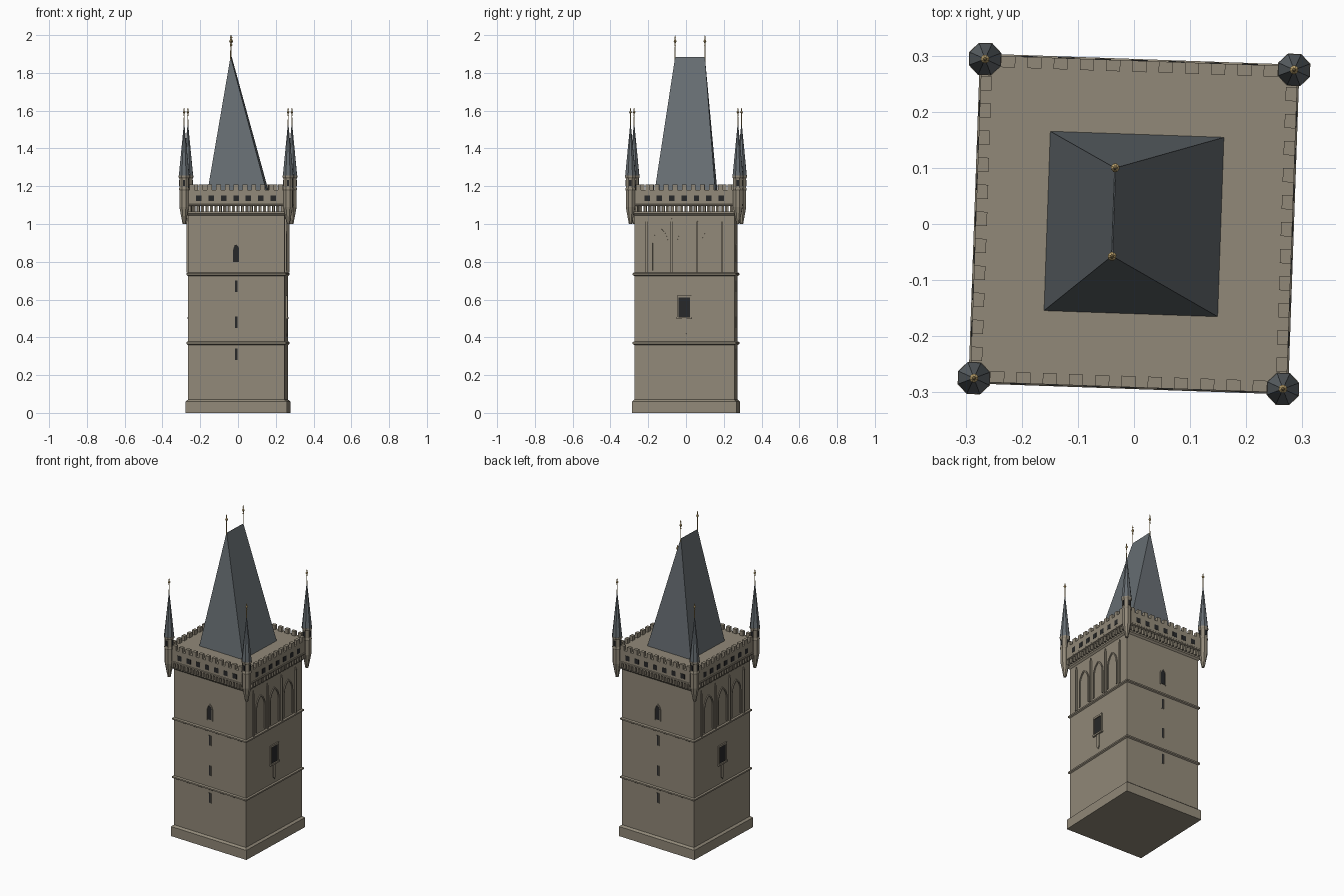
import bpy, bmesh
from math import sin, cos, pi, acos, radians
from mathutils import Matrix, Vector

cube = bpy.data.objects.get("Cube")
if cube:
    bpy.data.objects.remove(cube, do_unlink=True)

HX, HY = 0.256, 0.265                      # half sizes of the shaft
TILT = Matrix.Rotation(radians(-2), 4, 'Z')  # the tower stands slightly turned
parts = {}


def material(name, rgb):
    m = bpy.data.materials.new(name)
    m.use_nodes = True
    col = (*rgb, 1)
    m.diffuse_color = col
    bsdf = m.node_tree.nodes["Principled BSDF"]
    bsdf.inputs["Base Color"].default_value = col
    bsdf.inputs["Roughness"].default_value = 0.9
    return m


STONE = material("warm grey stone", (0.285, 0.25, 0.19))
SLATE = material("blue grey slate", (0.135, 0.155, 0.17))
DARK = material("dark opening", (0.02, 0.021, 0.022))
GOLD = material("pale gold", (0.65, 0.47, 0.2))


def loft(name, mat, loops, M=Matrix()):
    """Bridge matching loops, cap both ends, add to the named part."""
    bm = parts.setdefault(name, (bmesh.new(), mat))[0]
    rows = [[bm.verts.new(TILT @ M @ Vector(p)) for p in lp] for lp in loops]
    n = len(rows[0])
    for a, b in zip(rows, rows[1:]):
        for i in range(n):
            j = (i + 1) % n
            bm.faces.new((a[i], a[j], b[j], b[i]))
    bm.faces.new(rows[0][::-1])
    bm.faces.new(rows[-1])


def rect(hx, hy, z, cx=0, cy=0):
    return [(cx + sx * hx, cy + sy * hy, z)
            for sx, sy in ((-1, -1), (1, -1), (1, 1), (-1, 1))]


def tower_loft(name, profile):
    loft(name, STONE, [rect(HX + o, HY + o, z) for o, z in profile])


def half(side):
    return HX if side % 2 else HY


def turn(side):
    return Matrix.Rotation(side * pi / 2, 4, 'Z')


def plate(name, mat, outline, d0, d1, side):
    """Outline in (across, height), standing d0..d1 out of a wall."""
    h = half(side)
    loft(name, mat, [[(u, -h - d, z) for u, z in outline] for d in (d0, d1)], turn(side))


def box(name, mat, u, w, z0, z1, d0, d1, side):
    plate(name, mat, [(u - w, z0), (u + w, z0), (u + w, z1), (u - w, z1)], d0, d1, side)


def arch(u, w, z0, spring, rise, n=7):
    """Pointed arch outline, from left foot to right foot."""
    c = (rise * rise - w * w) / (2 * w)
    end = acos(c / (w + c))
    left = [(c - (w + c) * cos(end * i / n), spring + (w + c) * sin(end * i / n))
            for i in range(n + 1)]
    left = [(-w, z0)] + left
    return [(u + x, z) for x, z in left] + [(u - x, z) for x, z in left[-2::-1]]


def rib(name, outer, inner, depth, side):
    h = half(side)
    loops = [[(a[0], -h + 0.002, a[1]), (a[0], -h - depth, a[1]),
              (b[0], -h - depth, b[1]), (b[0], -h + 0.002, b[1])]
             for a, b in zip(outer, inner)]
    loft(name, STONE, loops, turn(side))


def lathe(name, mat, x, y, profile, n=8):
    loft(name, mat, [[(x + r * cos((i + .5) * 2 * pi / n), y + r * sin((i + .5) * 2 * pi / n), z)
                      for i in range(n)] for r, z in profile])


def finial(name, x, y, z, h):
    ball = [(0.5, 0.002), (0.55, 0.004), (0.62, 0.002), (0.66, 0.004), (0.73, 0.008),
            (0.8, 0.004), (0.84, 0.002), (0.9, 0.004), (0.95, 0.002), (1, 0.0006)]
    lathe(name, GOLD, x, y, [(0.0025, z - 0.02)] + [(r, z + h * t) for t, r in ball])


# Shaft with plinth, two string courses and a top ledge
shaft = [(0.012, 0), (0.012, 0.06), (0, 0.07)]
for z in (0.37, 0.735):
    shaft += [(0, z - 0.01), (0.008, z - 0.005), (0.008, z + 0.004), (0, z + 0.009)]
shaft += [(0, 1.045), (0.01, 1.055), (0.01, 1.066)]
tower_loft("shaft", shaft)

# Overhanging gallery
tower_loft("gallery", [(0.023, 1.094), (0.029, 1.097), (0.029, 1.104),
                       (0.026, 1.107), (0.026, 1.18)])

for side in range(4):
    step = 0.0468 if side % 2 == 0 else 0.0482
    # Corbels and battlements
    for i in range(-11, 11):
        box("corbels", STONE, (i + 0.5) * step / 2, 0.0055, 1.064, 1.096, -0.012, 0.024, side)
    for i in range(-5, 6):
        box("merlons", STONE, i * step, 0.0125, 1.178, 1.208, 0.006, 0.026, side)
    # Square openings in the parapet
    for i in range(-3, 4):
        box("parapet_openings", DARK, i * 0.0655, 0.0145, 1.122, 1.152, 0.024, 0.0275, side)

# Front and back: lancet window and slits
for side in (0, 2):
    plate("lancet_panes", DARK, arch(0, 0.016, 0.8, 0.862, 0.03), -0.002, 0.002, side)
    rib("lancet_frames", arch(0, 0.021, 0.795, 0.862, 0.037),
        arch(0, 0.016, 0.795, 0.862, 0.03), 0.005, side)
    for z in (0.31, 0.48, 0.67):
        box("slits", DARK, 0, 0.006, z - 0.031, z + 0.031, -0.002, 0.0015, side)
        for s in (-1, 1):
            box("slit_jambs", STONE, s * 0.008, 0.002, z - 0.031, z + 0.031, -0.002, 0.003, side)

# Left and right: blind arcade and framed window
for side in (1, 3):
    for u in (-0.13, 0, 0.13):
        rib("arcade_arches", arch(u, 0.044, 0.755, 0.9, 0.08),
            arch(u, 0.037, 0.755, 0.9, 0.07), 0.006, side)
    for u in (-0.2, -0.067, 0.067, 0.2):
        box("arcade_pilasters", STONE, u, 0.005, 0.744, 1.012, -0.002, 0.009, side)
        plate("arcade_pilasters", STONE, [(u - 0.005, 1.012), (u + 0.005, 1.012), (u, 1.03)],
              -0.002, 0.006, side)
    box("side_panes", DARK, 0, 0.031, 0.508, 0.61, -0.002, 0.003, side)
    for s in (-1, 1):
        box("side_frames", STONE, s * 0.035, 0.004, 0.505, 0.622, -0.002, 0.008, side)
    box("side_frames", STONE, 0, 0.039, 0.61, 0.622, -0.002, 0.008, side)
    box("side_sills", STONE, 0, 0.042, 0.498, 0.508, -0.002, 0.011, side)
    plate("window_brackets", STONE, [(-0.011, 0.498), (-0.011, 0.42), (0, 0.404),
                                     (0.011, 0.42), (0.011, 0.498)], -0.002, 0.006, side)

# Corner turrets with spires
for sx in (-1, 1):
    for sy in (-1, 1):
        x, y = sx * (HX + 0.0195), sy * (HY + 0.0195)
        lathe("turrets", STONE, x, y, [(0.009, 1.0), (0.0265, 1.09), (0.0265, 1.178),
                                       (0.029, 1.182), (0.029, 1.188), (0.0265, 1.192),
                                       (0.0265, 1.24), (0.031, 1.248), (0.031, 1.256)])
        lathe("turret_spires", SLATE, x, y, [(0.03, 1.255), (0.001, 1.535)])
        finial("turret_finials", x, y, 1.53, 0.085)
        for k in range(4):
            M = Matrix.Translation((x, y, 0)) @ turn(k)
            loft("turret_slits", DARK, [rect(0.006, 0.002, z, 0, -0.0245)
                                        for z in (1.2, 1.234)], M)

# Steep main roof with a short off-centre ridge
RX, RY, RH = -0.037, 0.02, 0.079
loft("main_roof", SLATE, [rect(0.155, 0.16, 1.179), rect(0.001, RH, 1.883, RX, RY)])
for s in (-1, 1):
    finial("roof_finials", RX, RY + s * RH, 1.88, 0.12)

# Turn the collected parts into objects
for name, (bm, mat) in parts.items():
    bmesh.ops.recalc_face_normals(bm, faces=bm.faces)
    mesh = bpy.data.meshes.new(name)
    bm.to_mesh(mesh)
    bm.free()
    mesh.materials.append(mat)
    bpy.context.collection.objects.link(bpy.data.objects.new(name, mesh))
